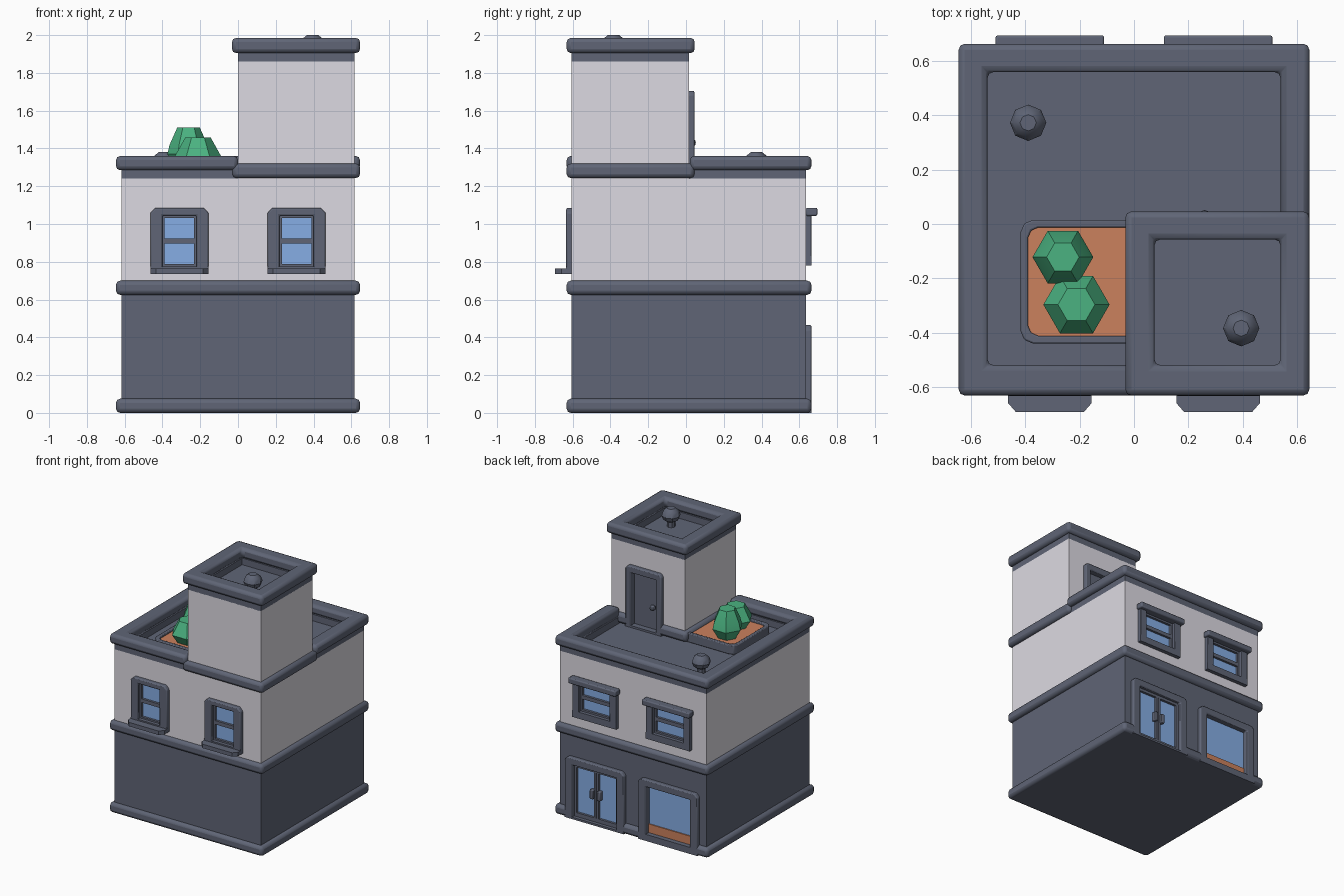
import bpy, bmesh, math

if "Cube" in bpy.data.objects:
    bpy.data.objects.remove(bpy.data.objects["Cube"])


def material(name, rgb):
    m = bpy.data.materials.new(name)
    m.diffuse_color = (*rgb, 1)
    m.use_nodes = True
    m.node_tree.nodes["Principled BSDF"].inputs["Base Color"].default_value = m.diffuse_color
    return m


SLATE = material("slate", (0.115, 0.13, 0.18))
WHITE = material("off_white", (0.72, 0.70, 0.76))
GLASS = material("blue_glass", (0.24, 0.42, 0.78))
SOIL = material("terracotta", (0.60, 0.22, 0.11))
LEAF = material("leaf_green", (0.07, 0.45, 0.22))


def finish(name, bm, mat, bevel=0.0, segs=2):
    bmesh.ops.recalc_face_normals(bm, faces=bm.faces)
    me = bpy.data.meshes.new(name)
    bm.to_mesh(me)
    bm.free()
    me.materials.append(mat)
    ob = bpy.data.objects.new(name, me)
    bpy.context.collection.objects.link(ob)
    if bevel:
        b = ob.modifiers.new("bevel", "BEVEL")
        b.width, b.segments, b.limit_method = bevel, segs, "ANGLE"
    return ob


def add_box(bm, x0, x1, y0, y1, z0, z1):
    r = bmesh.ops.create_cube(bm, size=1)
    for v in r["verts"]:
        v.co = (x1 if v.co.x > 0 else x0, y1 if v.co.y > 0 else y0, z1 if v.co.z > 0 else z0)


def box(name, x0, x1, y0, y1, z0, z1, mat=SLATE, bevel=0.0):
    bm = bmesh.new()
    add_box(bm, x0, x1, min(y0, y1), max(y0, y1), z0, z1)
    return finish(name, bm, mat, bevel)


def prism(name, pts, a, b, mat=SLATE, bevel=0.0, upright=False):
    """Extrude an outline along z, or along y when upright."""
    bm = bmesh.new()
    f = bm.faces.new([bm.verts.new((p, a, q) if upright else (p, q, a)) for p, q in pts])
    r = bmesh.ops.extrude_face_region(bm, geom=[f])
    d = (0, b - a, 0) if upright else (0, 0, b - a)
    bmesh.ops.translate(bm, verts=[g for g in r["geom"] if isinstance(g, bmesh.types.BMVert)], vec=d)
    return finish(name, bm, mat, bevel)


def ring(name, x0, x1, y0, y1, inner, z0, z1, mat=SLATE, bevel=0.0):
    """Rectangular frame lying flat; inner = (x0, x1, y0, y1) of the hole."""
    bm = bmesh.new()
    rows = []
    for (a, b, c, d), z in (((x0, x1, y0, y1), z0), ((x0, x1, y0, y1), z1), (inner, z1), (inner, z0)):
        rows.append([bm.verts.new((x, y, z)) for x, y in ((a, c), (b, c), (b, d), (a, d))])
    for k in range(4):
        p, q = rows[k], rows[(k + 1) % 4]
        for i in range(4):
            j = (i + 1) % 4
            bm.faces.new((p[i], p[j], q[j], q[i]))
    return finish(name, bm, mat, bevel)


def lathe(name, x, y, rings, sides, mat):
    """Stacked polygon rings given as (radius, z)."""
    bm = bmesh.new()
    rows = [[bm.verts.new((x + r * math.cos(2 * math.pi * i / sides), y + r * math.sin(2 * math.pi * i / sides), z))
             for i in range(sides)] for r, z in rings]
    for p, q in zip(rows, rows[1:]):
        for i in range(sides):
            j = (i + 1) % sides
            bm.faces.new((p[i], p[j], q[j], q[i]))
    bm.faces.new(rows[0])
    bm.faces.new(rows[-1])
    return finish(name, bm, mat)


def slate_tops(ob):
    ob.data.materials.append(SLATE)
    for p in ob.data.polygons:
        if p.normal.z > 0.9:
            p.material_index = 1


FRONT, BACK = -0.605, 0.635
X, XB = 0.617, 0.646          # wall and band half widths
YF, YB = -0.632, 0.664        # band front and back

# walls, roof floors and bands
lower = box("lower_storey", -X, X, FRONT, BACK, 0.01, 0.66)
upper = box("upper_storey", -X, X, FRONT, BACK, 0.66, 1.24, WHITE)
tower = box("stair_tower", 0, X, FRONT, 0.015, 1.24, 1.86, WHITE)
slate_tops(upper)
slate_tops(tower)
base = box("base_band", -XB, XB, YF, YB, 0, 0.075, bevel=0.022)
box("middle_band", -XB, XB, YF, YB, 0.625, 0.70, bevel=0.022)
tower_band = box("tower_base_band", -0.03, XB, YF, 0.045, 1.243, 1.32, bevel=0.022)

# parapet wraps round the roof and stops at the tower


def wrap(x, yf, yb):
    return [(0.0, yf), (-x, yf), (-x, yb), (x, yb), (x, 0.02), (0.54, 0.02),
            (0.54, 0.56), (-0.54, 0.56), (-0.54, -0.52), (0.0, -0.52)]


prism("parapet_neck", wrap(X, FRONT, BACK), 1.24, 1.29)
prism("parapet", wrap(XB, YF, YB), 1.285, 1.36, bevel=0.022)
hole = (0.075, 0.54, -0.52, -0.057)
ring("tower_neck", 0, X, FRONT, 0.015, hole, 1.858, 1.91)
ring("tower_crown", -0.032, XB, YF, 0.046, hole, 1.905, 1.985, bevel=0.022)

cut = bmesh.new()


def opening(name, cx, wall, s, hw, z0, z1, ow, oz0, oz1, chamfer=0.025, mat=GLASS):
    """Frame with a recessed panel; s is the outward y direction."""
    out, back = wall + s * 0.029, wall - s * 0.03
    prism(name + "_frame", [(cx + p, q) for p, q in (
        (-hw, z0), (-hw, z1 - chamfer), (-hw + chamfer, z1), (hw - chamfer, z1), (hw, z1 - chamfer), (hw, z0),
        (ow, z0), (ow, oz1), (-ow, oz1), (-ow, z0))], back, out, bevel=0.008, upright=True)
    if oz0 > z0:
        box(name + "_bottom", cx - hw, cx + hw, back, out, z0, oz0)
    box(name + "_panel", cx - ow - .005, cx + ow + .005, back, wall - s * 0.015, oz0, oz1 + .005, mat)
    ys = sorted((wall - s * 0.025, wall + s * 0.2))
    add_box(cut, cx - ow - 0.01, cx + ow + 0.01, *ys, oz0 - 0.01, oz1 + 0.01)


def bars(name, cx, wall, s, rects):
    for i, (x0, x1, z0, z1) in enumerate(rects):
        box(f"{name}_bar_{i}", cx + x0, cx + x1, wall - s * 0.02, wall + s * 0.003, z0, z1)


def sash(w, z0, z1, t):
    m = (z0 + z1) / 2
    return [(-w, -w + t, z0, z1), (w - t, w, z0, z1), (-w, w, z0, z0 + t), (-w, w, z1 - t, z1),
            (-w, w, m - 0.014, m + 0.014)]


for side, sx in (("left", -1), ("right", 1)):
    cx = 0.31 * sx
    # front windows with sills
    n = f"front_window_{side}"
    opening(n, cx, FRONT, -1, 0.154, 0.735, 1.085, 0.09, 0.775, 1.045)
    bars(n, cx, FRONT, -1, sash(0.09, 0.775, 1.045, 0.012))
    prism(n + "_sill", [(cx - .154, FRONT), (cx - .154, -.66), (cx - .125, -.693),
                        (cx + .125, -.693), (cx + .154, -.66), (cx + .154, FRONT)], 0.735, 0.765)
    # back windows with lintels
    n = f"back_window_{side}"
    opening(n, cx, BACK, 1, 0.185, 0.78, 1.08, 0.13, 0.83, 1.045, 0.005)
    bars(n, cx, BACK, 1, sash(0.13, 0.83, 1.045, 0.014))
    box(n + "_lintel", cx - 0.2, cx + 0.2, BACK, 0.695, 1.043, 1.086, bevel=0.008)

# double entrance door
opening("entrance", 0.31, BACK, 1, 0.25, 0, 0.465, 0.185, 0.015, 0.41)
bars("entrance", 0.31, BACK, 1, [(-.185, -.165, 0, .41), (.165, .185, 0, .41), (-.02, -.003, 0, .41),
                                 (.003, .02, 0, .41), (-.185, .185, 0, .045), (-.185, .185, .39, .41)])
for sx in (-1, 1):
    hx = 0.31 + sx * 0.03
    box("entrance_handle", hx - 0.014, hx + 0.014, 0.62, 0.658, 0.19, 0.26, bevel=0.006)

# shop window with display ledge
opening("shop_window", -0.31, BACK, 1, 0.25, 0, 0.465, 0.185, 0.05, 0.41)
box("display_ledge", -0.495, -0.125, 0.61, 0.628, 0.05, 0.115, SOIL)

# roof door
opening("roof_door", 0.33, 0.016, 1, 0.152, 1.24, 1.705, 0.105, 1.255, 1.655, 0.02, SLATE)
bm = bmesh.new()
bmesh.ops.create_uvsphere(bm, u_segments=8, v_segments=6, radius=0.022)
bmesh.ops.translate(bm, verts=bm.verts, vec=(0.26, 0.03, 1.43))
finish("roof_door_knob", bm, SLATE)

# cut the recesses
cutter = finish("opening_cutter", cut, SLATE)
cutter.hide_render = True
cutter.hide_set(True)
for ob in (lower, upper, tower, base, tower_band):
    m = ob.modifiers.new("recess", "BOOLEAN")
    m.object, m.operation, m.solver = cutter, "DIFFERENCE", "EXACT"

# planter and bushes
def planter_outline(d):
    x0, y0, y1, c = -0.418 + d, -0.44 + d, 0.015 - d, 0.045 - d * 0.3
    return [(0.0, y0), (x0 + c, y0), (x0 + c * .3, y0 + c * .3), (x0, y0 + c),
            (x0, y1 - c), (x0 + c * .3, y1 - c * .3), (x0 + c, y1), (0.0, y1)]


prism("planter_rim", planter_outline(0) + planter_outline(0.028)[::-1], 1.24, 1.31, bevel=0.006)
prism("planter_soil", planter_outline(0.02), 1.24, 1.295, SOIL)
lathe("tall_bush", -0.262, -0.122, [(0.06, 1.28), (0.112, 1.37), (0.10, 1.42), (0.06, 1.51)], 6, LEAF)
lathe("short_bush", -0.212, -0.297, [(0.07, 1.28), (0.122, 1.36), (0.068, 1.457)], 6, LEAF)

# roof vents
for n, x, y, z in (("roof_vent", -0.39, 0.373, 1.24), ("tower_vent", 0.395, -0.384, 1.86)):
    lathe(n, x, y, [(0.03, z), (0.03, z + .04), (0.055, z + .055), (0.067, z + .085),
                    (0.055, z + .12), (0.03, z + .14)], 8, SLATE)

# soften bevels while keeping edges sharp
for ob in bpy.context.collection.objects:
    if not ob.hide_render:
        ob.select_set(True)
        bpy.context.view_layer.objects.active = ob
bpy.ops.object.shade_smooth_by_angle(angle=math.radians(32))
